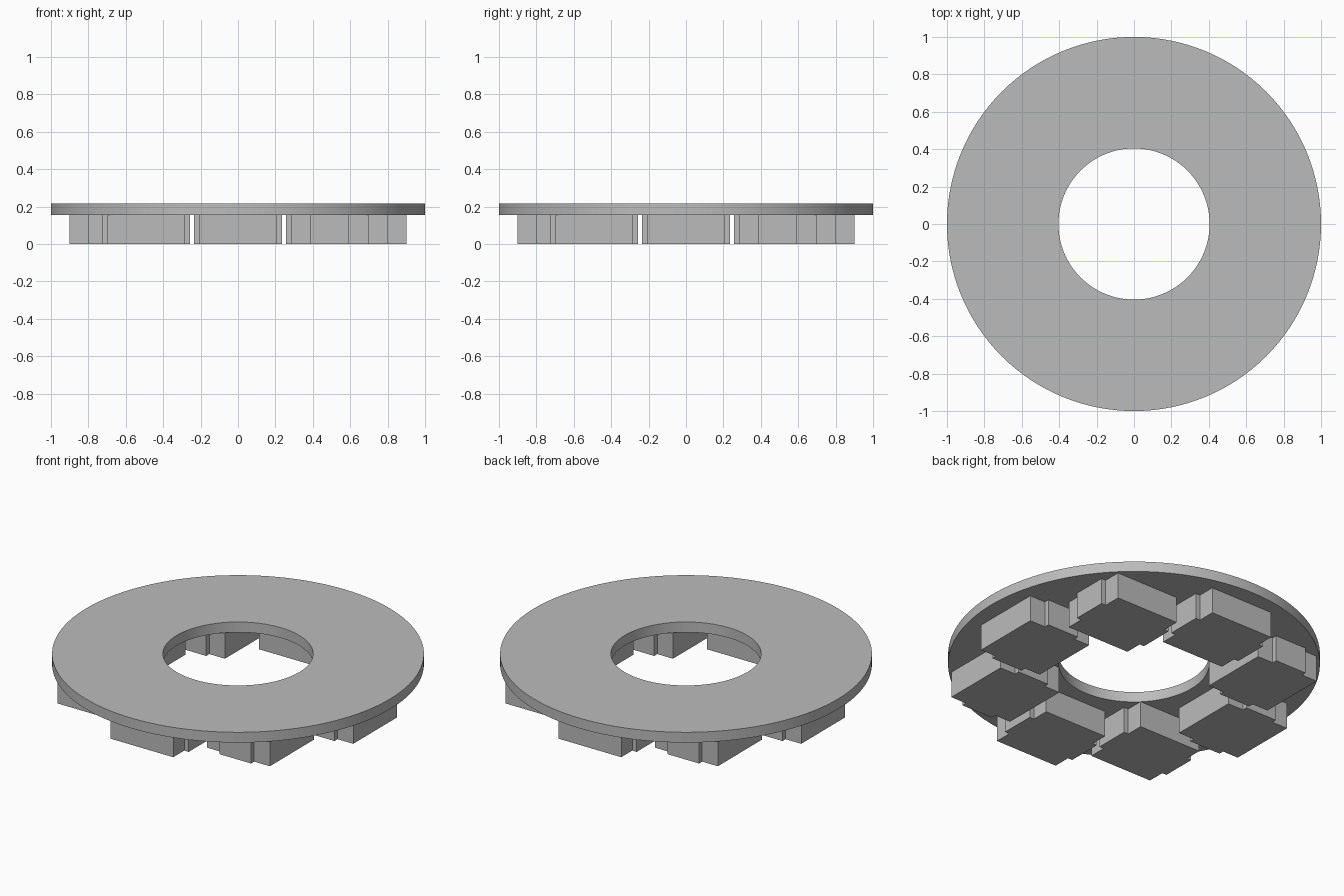
import bpy
import bmesh
from math import cos, sin, pi, radians
from mathutils import Matrix, Vector

cube = bpy.data.objects.get("Cube")
if cube:
    bpy.data.objects.remove(cube, do_unlink=True)

grey = bpy.data.materials.new("plain grey")
grey.use_nodes = True
colour = (0.5, 0.5, 0.5, 1)
grey.diffuse_color = colour
grey.node_tree.nodes["Principled BSDF"].inputs["Base Color"].default_value = colour

BLOCK_TOP, RING_TOP = 0.154, 0.215
HALF, TAB, REACH = 0.206, 0.103, 0.235
RADIUS = 0.695


def finish(name, bm):
    bmesh.ops.recalc_face_normals(bm, faces=bm.faces)
    mesh = bpy.data.meshes.new(name)
    bm.to_mesh(mesh)
    bm.free()
    mesh.materials.append(grey)
    obj = bpy.data.objects.new(name, mesh)
    bpy.context.collection.objects.link(obj)
    return obj


# Flat ring: a rectangle spun around the z axis
bm = bmesh.new()
section = [bm.verts.new((r, 0, z)) for r, z in
           ((0.404, BLOCK_TOP), (1, BLOCK_TOP), (1, RING_TOP), (0.404, RING_TOP))]
edges = [bm.edges.new((section[i], section[(i + 1) % 4])) for i in range(4)]
bmesh.ops.spin(bm, geom=section + edges, cent=(0, 0, 0), axis=(0, 0, 1),
               angle=2 * pi, steps=128, use_merge=True)
bmesh.ops.remove_doubles(bm, verts=bm.verts, dist=1e-4)
ring = finish("ring_plate", bm)
bpy.context.view_layer.objects.active = ring
ring.select_set(True)
bpy.ops.object.shade_smooth_by_angle(angle=radians(30))
ring.select_set(False)


# Square block with a narrow tab on two opposite sides
def block(name, centre, turn):
    half_outline = [(HALF, -HALF), (HALF, -TAB), (REACH, -TAB),
                    (REACH, TAB), (HALF, TAB), (HALF, HALF)]
    outline = half_outline + [(-x, -y) for x, y in half_outline]
    bm = bmesh.new()
    base = bm.faces.new([bm.verts.new((x, y, 0)) for x, y in outline])
    top = bmesh.ops.extrude_face_region(bm, geom=[base])["geom"]
    bmesh.ops.translate(bm, vec=(0, 0, BLOCK_TOP),
                        verts=[v for v in top if isinstance(v, bmesh.types.BMVert)])
    bm.transform(Matrix.Translation(centre) @ Matrix.Rotation(turn, 4, "Z"))
    finish(name, bm)


# Eight blocks in a circle, in pairs turned by quarter turns
for i in range(8):
    angle = -pi / 2 - i * pi / 4
    centre = Vector((RADIUS * cos(angle), RADIUS * sin(angle), 0))
    block(f"block_{i + 1}", centre, -(i // 2) * pi / 2)
